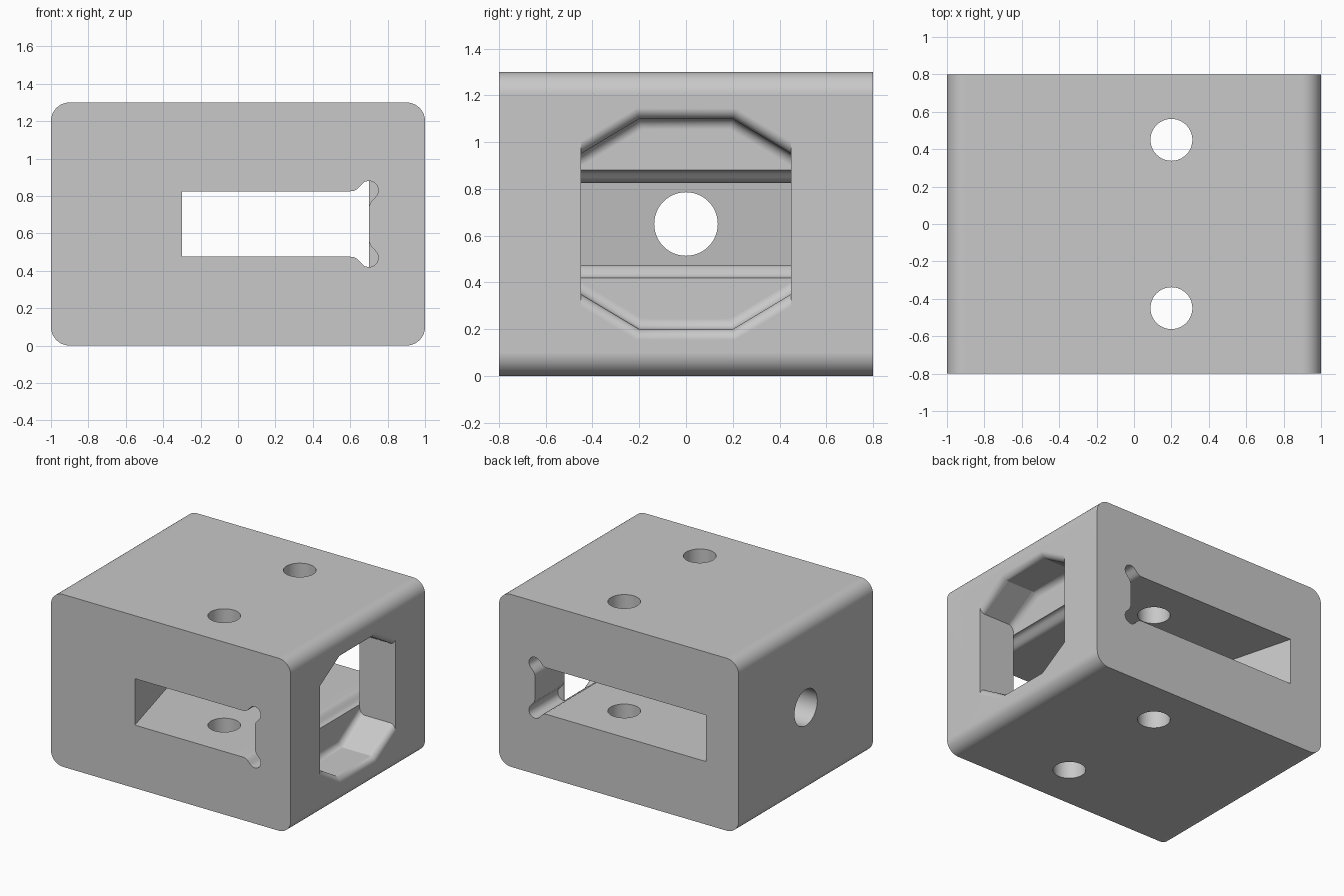
import bpy, bmesh, math

if "Cube" in bpy.data.objects:
    bpy.data.objects.remove(bpy.data.objects["Cube"])

CZ = 0.65  # height of the block's middle


def loft(name, rings):
    """Closed solid from matching rings of points."""
    bm = bmesh.new()
    vs = [[bm.verts.new(p) for p in ring] for ring in rings]
    n = len(rings[0])
    for a, b in zip(vs, vs[1:]):
        for i in range(n):
            j = (i + 1) % n
            bm.faces.new((a[i], a[j], b[j], b[i]))
    bm.faces.new(vs[0][::-1])
    bm.faces.new(vs[-1])
    bmesh.ops.recalc_face_normals(bm, faces=bm.faces)
    me = bpy.data.meshes.new(name)
    bm.to_mesh(me)
    bm.free()
    ob = bpy.data.objects.new(name, me)
    bpy.context.collection.objects.link(ob)
    return ob


def arc(cx, cz, r, a0, a1, n):
    return [(cx + r * math.cos(math.radians(a0 + (a1 - a0) * i / n)),
             cz + r * math.sin(math.radians(a0 + (a1 - a0) * i / n))) for i in range(n + 1)]


def extrude_y(name, prof, y0, y1):
    return loft(name, [[(x, y, z) for x, z in prof] for y in (y0, y1)])


# Block: rounded rectangle extruded front to back
prof = []
for cx, cz, a in ((0.9, 1.2, 0), (-0.9, 1.2, 90), (-0.9, 0.1, 180), (0.9, 0.1, 270)):
    prof += arc(cx, cz, 0.1, a, a + 90, 10)
block = extrude_y("slotted_block", prof, -0.8, 0.8)
cutters = []

# Slot running front to back, with a slanted end wall and flared right corners
flare = [(0.6, 0.175), (0.62, 0.177), (0.637, 0.186), (0.65, 0.2)]
flare += arc(0.7, 0.18, 0.05, 135, 90, 6)
rings = []
for y in (-0.85, 0.85):
    xl = -0.3 - math.tan(math.radians(15)) * (y + 0.8)
    half = [(xl, 0.175)] + flare
    rings.append([(x, y, CZ + z) for x, z in half] + [(x, y, CZ - z) for x, z in half[::-1]])
cutters.append(loft("slot_cutter", rings))

# Corner relief grooves at the right end of the slot
groove = [(0.69, 0.21)] + arc(0.7, 0.18, 0.05, 90, -45, 14)
groove += [(0.722, 0.13), (0.707, 0.112), (0.7, 0.09), (0.69, 0.09)]
for s in (1, -1):
    for t in (1, -1):
        cutters.append(extrude_y("groove_cutter", [(x, CZ + s * z) for x, z in groove],
                                 t * 0.455, t * 0.85))


# Eight-sided pocket in the right face, rounded at its floor and lip
def pocket_ring(x, d):
    k = math.hypot(1, 0.6)
    half = [(-0.45, 0.3 + d * k), (-0.2 - d * (k - 1) / 0.6, 0.45 + d),
            (0.2 + d * (k - 1) / 0.6, 0.45 + d), (0.45, 0.3 + d * k)]
    return [(x, y, CZ + z) for y, z in half] + [(x, y, CZ - z) for y, z in half[::-1]]


R, N, FLOOR = 0.045, 8, 0.699
angles = [math.pi / 2 * i / N for i in range(N + 1)]
steps = [(FLOOR + R - R * math.cos(a), -R + R * math.sin(a)) for a in angles]
steps += [(1 - R + R * math.sin(a), R - R * math.cos(a)) for a in angles]
steps.append((1.05, R))
cutters.append(loft("pocket_cutter", [pocket_ring(x, d) for x, d in steps]))

# Two upright bolt holes and one hole through the left wall
circle = arc(0, 0, 1, 0, 360, 48)[:-1]
for y0 in (-0.45, 0.45):
    cutters.append(loft("bolt_hole_cutter", [[(0.2 + 0.112 * u, y0 + 0.112 * v, z)
                                              for u, v in circle] for z in (-0.1, 1.4)]))
cutters.append(loft("side_hole_cutter", [[(x, 0.136 * u, CZ + 0.136 * v)
                                          for u, v in circle] for x in (-1.1, -0.2)]))

# Cut everything out of the block
bpy.context.view_layer.objects.active = block
block.select_set(True)
for c in cutters:
    c.hide_render = True
    m = block.modifiers.new("cut", 'BOOLEAN')
    m.operation = 'DIFFERENCE'
    m.solver = 'EXACT'
    m.object = c
    bpy.ops.object.modifier_apply(modifier=m.name)
    bpy.data.objects.remove(c, do_unlink=True)

# Smooth curves, crisp edges, one grey
bpy.ops.object.shade_smooth_by_angle(angle=math.radians(28))
w = block.modifiers.new("flat_faces", 'WEIGHTED_NORMAL')
w.keep_sharp = True
grey = bpy.data.materials.new("light_grey")
grey.diffuse_color = (0.58, 0.58, 0.58, 1)
grey.use_nodes = True
grey.node_tree.nodes["Principled BSDF"].inputs["Base Color"].default_value = grey.diffuse_color
block.data.materials.clear()
block.data.materials.append(grey)
